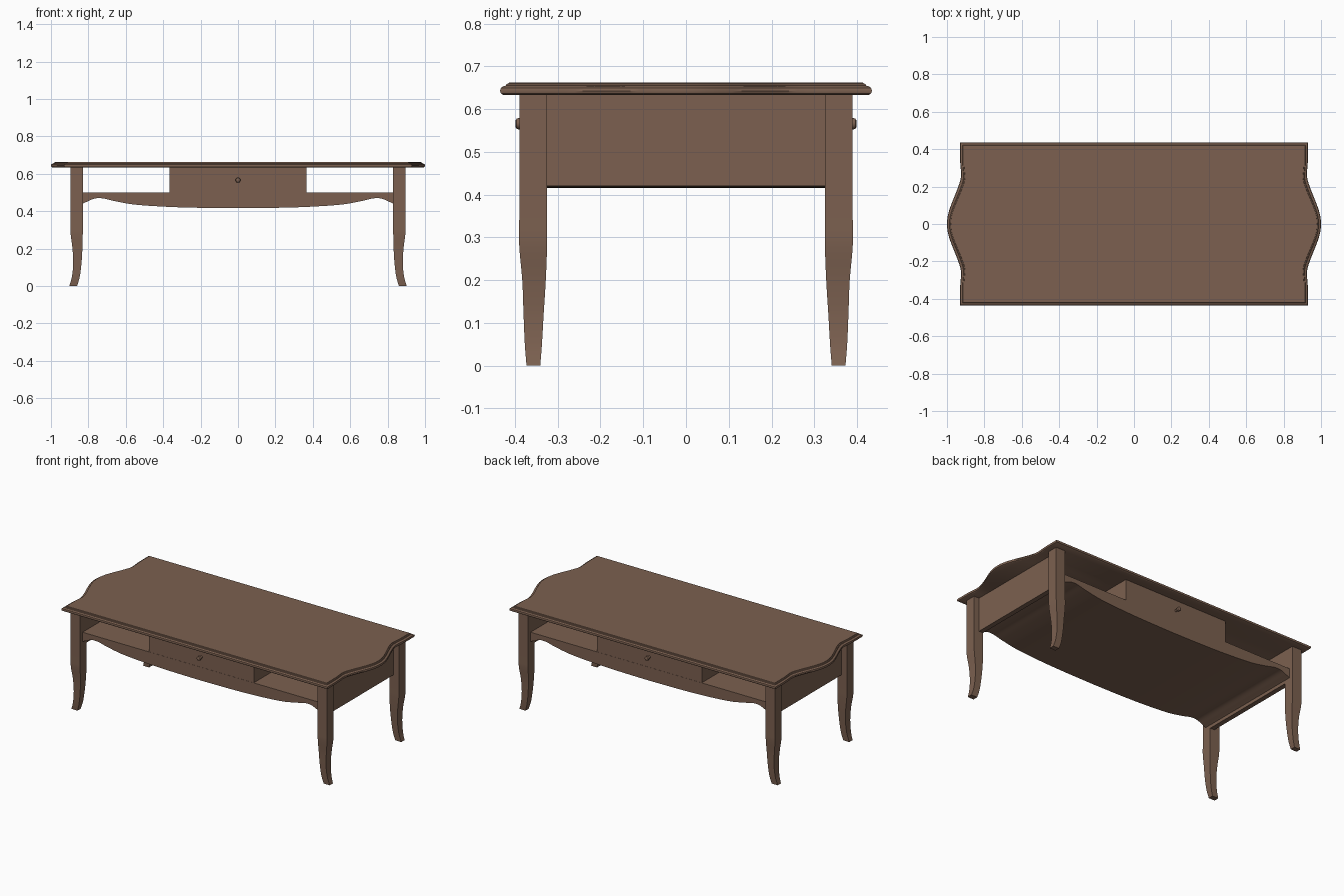
import bpy, bmesh, math
from mathutils import Vector, Matrix

cube = bpy.data.objects.get("Cube")
if cube:
    bpy.data.objects.remove(cube, do_unlink=True)

wood = bpy.data.materials.new("brown_wood")
wood.use_nodes = True
colour = (0.2, 0.118, 0.08, 1)
wood.diffuse_color = colour
wood.node_tree.nodes["Principled BSDF"].inputs["Base Color"].default_value = colour


def finish(name, bm, smooth=False):
    bmesh.ops.recalc_face_normals(bm, faces=bm.faces)
    mesh = bpy.data.meshes.new(name)
    bm.to_mesh(mesh)
    bm.free()
    mesh.materials.append(wood)
    obj = bpy.data.objects.new(name, mesh)
    bpy.context.collection.objects.link(obj)
    if smooth:
        bpy.ops.object.select_all(action='DESELECT')
        obj.select_set(True)
        bpy.context.view_layer.objects.active = obj
        bpy.ops.object.shade_smooth_by_angle(angle=math.radians(35))
    return obj


def loft(name, rings, smooth=True):
    """Skin a stack of closed rings and cap both ends."""
    bm = bmesh.new()
    rows = [[bm.verts.new(p) for p in ring] for ring in rings]
    n = len(rows[0])
    for a, b in zip(rows, rows[1:]):
        for i in range(n):
            j = (i + 1) % n
            bm.faces.new((a[i], a[j], b[j], b[i]))
    bm.faces.new(rows[0])
    bm.faces.new(rows[-1])
    return finish(name, bm, smooth)


def box(name, x0, x1, y0, y1, z0, z1):
    rings = [[(x0, y0, z), (x1, y0, z), (x1, y1, z), (x0, y1, z)] for z in (z0, z1)]
    return loft(name, rings, False)


def spline(points, steps=4):
    """Catmull-Rom sampling through tuples of any size."""
    pts = [Vector(p) for p in points]
    pts = [2 * pts[0] - pts[1]] + pts + [2 * pts[-1] - pts[-2]]
    out = []
    for a, b, c, d in zip(pts, pts[1:], pts[2:], pts[3:]):
        for s in range(steps):
            t = s / steps
            out.append(0.5 * (2 * b + (c - a) * t + (2 * a - 5 * b + 4 * c - d) * t * t
                              + (3 * b - a - 3 * c + d) * t ** 3))
    return out + [pts[-2]]


# Table top: bowed ends and a stepped, rounded rim
def end_x(y):
    bulge = 0.07 * (0.5 + 0.5 * math.cos(math.pi * min(abs(y) / 0.27, 1)))
    dip = 0.006 * math.exp(-((abs(y) - 0.26) / 0.05) ** 2)
    return 0.93 + bulge - dip


def top_ring(inset, z, count=40):
    ys = [0.435 * (2 * i / count - 1) for i in range(count + 1)]
    k = 1 - inset / 0.435
    right = [(end_x(y) - inset, y * k, z) for y in ys]
    return right + [(-x, y, z) for x, y, z in reversed(right)]


rim = [(0.008, 0.633), (0.002, 0.637), (0, 0.643), (0.002, 0.65), (0.008, 0.654),
       (0.013, 0.655), (0.015, 0.659), (0.02, 0.66), (0.021, 0.663)]
loft("table_top", [top_ring(i, z) for i, z in rim])

# Four curved legs: z, inner x, outer x, inner y, outer y
stations = [(0, 0.86, 0.902, 0.341, 0.373), (0.05, 0.846, 0.888, 0.337, 0.377),
            (0.12, 0.837, 0.881, 0.333, 0.38), (0.2, 0.832, 0.885, 0.328, 0.383),
            (0.28, 0.83, 0.895, 0.325, 0.39), (0.35, 0.83, 0.896, 0.325, 0.39),
            (0.634, 0.83, 0.896, 0.325, 0.39)]
for sx, side in ((1, "left"), (-1, "right")):
    for sy, end in ((-1, "front"), (1, "back")):
        loft(f"{end}_{side}_leg",
             [[(sx * a, sy * c, z), (sx * b, sy * c, z), (sx * b, sy * d, z), (sx * a, sy * d, z)]
              for z, a, b, c, d in spline(stations)])
    # End panel between the legs
    x0, x1 = sorted((sx * 0.83, sx * 0.86))
    box(f"{side}_end_panel", x0, x1, -0.326, 0.326, 0.42, 0.634)

# Shelf with a scalloped underside
half = spline([(0, 0.416), (0.2, 0.418), (0.37, 0.423), (0.55, 0.435), (0.66, 0.454),
               (0.72, 0.468), (0.765, 0.468), (0.805, 0.452), (0.832, 0.44)])
under = [(-p.x, p.y) for p in reversed(half[1:])] + [(p.x, p.y) for p in half]
outline = under + [(0.832, 0.5), (-0.832, 0.5)]
loft("shelf", [[(x, y, z) for x, z in outline] for y in (-0.365, 0.365)])

# Drawer running front to back
box("drawer", -0.365, 0.365, -0.364, 0.364, 0.499, 0.634)

# Turned knobs on both drawer faces
knob = [(0.007, 0.36), (0.007, 0.378), (0.012, 0.383), (0.0135, 0.39), (0.012, 0.396), (0.007, 0.399)]
for sy, end in ((-1, "front"), (1, "back")):
    rings = []
    for r, y in knob:
        angles = [2 * math.pi * i / 16 for i in range(16)]
        rings.append([(r * math.cos(a), sy * y, 0.566 + r * math.sin(a)) for a in angles])
    loft(f"{end}_knob", rings)
